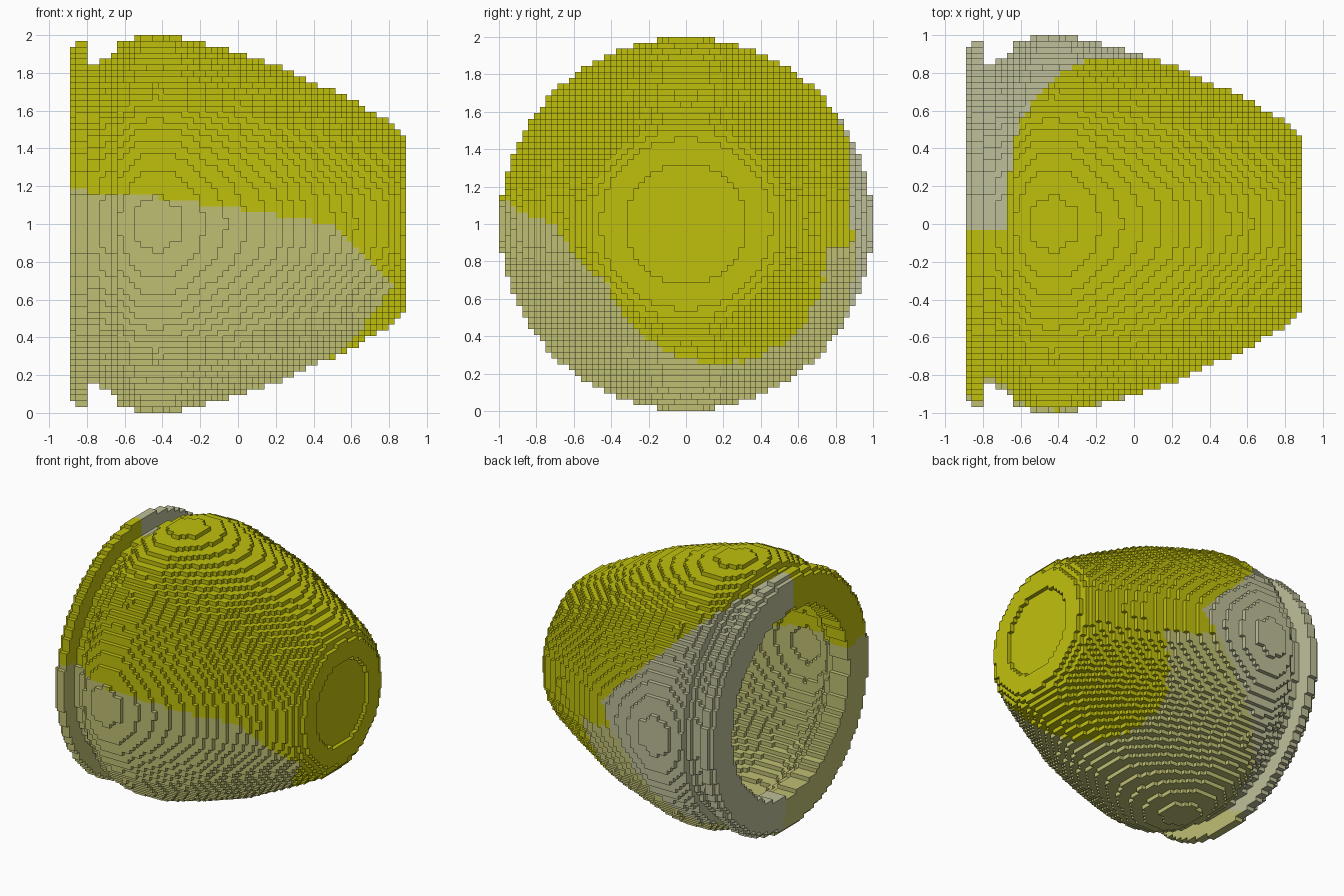
import bpy
import bmesh
import math

cube = bpy.data.objects.get("Cube")
if cube:
    bpy.data.objects.remove(cube, do_unlink=True)

V = 1 / 32          # block size
LENGTH = 57         # slices along x
HALF = 32           # blocks in the largest radius
WALL = 4            # wall thickness in blocks
FLOOR = 52          # slice where the hollow ends

# outer radius in blocks at each slice: lip, neck, bulge, taper, blunt end
PROFILE = [(0, 29.9), (1, 30.9), (2, 30.9), (3, 26.9), (4, 26.9), (5, 27.8),
           (6, 28.0), (7, 28.9), (8, 30.6), (11, 31.6), (14, 31.9), (18, 31.6),
           (22, 30.6), (28, 29.0), (35, 26.8), (40, 24.4), (45, 22.1),
           (50, 19.5), (54, 17.3), (55, 16.2), (56, 14.6)]


def outer_radius(k):
    for (a, ra), (b, rb) in zip(PROFILE, PROFILE[1:]):
        if a <= k <= b:
            return ra + (rb - ra) * (k - a) / (b - a)
    return 0.0


def inner_radius(k):
    if k < 5:
        return 22.6
    if k == LENGTH - 1:
        return 10.3             # shallow dish in the blunt end
    if k >= FLOOR:
        return 0.0
    return outer_radius(k) - WALL


RADII = [(inner_radius(k), outer_radius(k)) for k in range(LENGTH)]


def filled(k, i, j):
    if not 0 <= k < LENGTH:
        return False
    inner, outer = RADII[k]
    return inner <= math.hypot(i + 0.5, j + 0.5) <= outer


def make_material(name, rgb):
    mat = bpy.data.materials.new(name)
    mat.use_nodes = True
    mat.diffuse_color = (*rgb, 1)
    bsdf = mat.node_tree.nodes["Principled BSDF"]
    bsdf.inputs["Base Color"].default_value = (*rgb, 1)
    bsdf.inputs["Roughness"].default_value = 0.8
    return mat


MATERIALS = [make_material("yellow", (0.53, 0.53, 0.004)),
             make_material("khaki", (0.52, 0.52, 0.175)),
             make_material("pale_grey", (0.52, 0.52, 0.32))]


def patch(k, i, j):
    """Colour patch of a block, bounded by a few slanting planes."""
    x = (k + 0.5 - LENGTH / 2) * V
    y, z = (i + 0.5) * V, (j + 0.5) * V
    if y > 0.02 - 0.07 * z and x + z < 0.2 and x - 0.28 * y - 0.74 * z < -0.19:
        return 2
    if (z < -0.01 - 0.12 * x - 0.1 * y and x + z < 0.5
            and 0.84 * x + 0.39 * y - 0.38 * z < 0.65):
        return 1
    return 0


# the six sides of a block: step to the neighbour and the side's corners
SIDES = [((1, 0, 0), ((1, 0, 0), (1, 1, 0), (1, 1, 1), (1, 0, 1))),
         ((-1, 0, 0), ((0, 0, 0), (0, 0, 1), (0, 1, 1), (0, 1, 0))),
         ((0, 1, 0), ((0, 1, 0), (0, 1, 1), (1, 1, 1), (1, 1, 0))),
         ((0, -1, 0), ((0, 0, 0), (1, 0, 0), (1, 0, 1), (0, 0, 1))),
         ((0, 0, 1), ((0, 0, 1), (1, 0, 1), (1, 1, 1), (0, 1, 1))),
         ((0, 0, -1), ((0, 0, 0), (0, 1, 0), (1, 1, 0), (1, 0, 0)))]


def build_blocks(name, first, last):
    """Outer skin of all filled blocks in a run of slices."""
    bm = bmesh.new()
    verts = {}

    def corner(c):
        if c not in verts:
            verts[c] = bm.verts.new(((c[0] - LENGTH / 2) * V, c[1] * V, (c[2] + HALF) * V))
        return verts[c]

    for k in range(first, last + 1):
        for i in range(-HALF, HALF):
            for j in range(-HALF, HALF):
                if not filled(k, i, j):
                    continue
                colour = patch(k, i, j)
                for (a, b, c), corners in SIDES:
                    if filled(k + a, i + b, j + c):
                        continue
                    face = bm.faces.new([corner((k + p, i + q, j + r)) for p, q, r in corners])
                    face.material_index = colour
    mesh = bpy.data.meshes.new(name)
    bm.to_mesh(mesh)
    bm.free()
    for mat in MATERIALS:
        mesh.materials.append(mat)
    obj = bpy.data.objects.new(name, mesh)
    bpy.context.collection.objects.link(obj)
    return obj


# flared lip round the open end, then the hollow body
build_blocks("lip", 0, 2)
build_blocks("cup_body", 3, LENGTH - 1)
